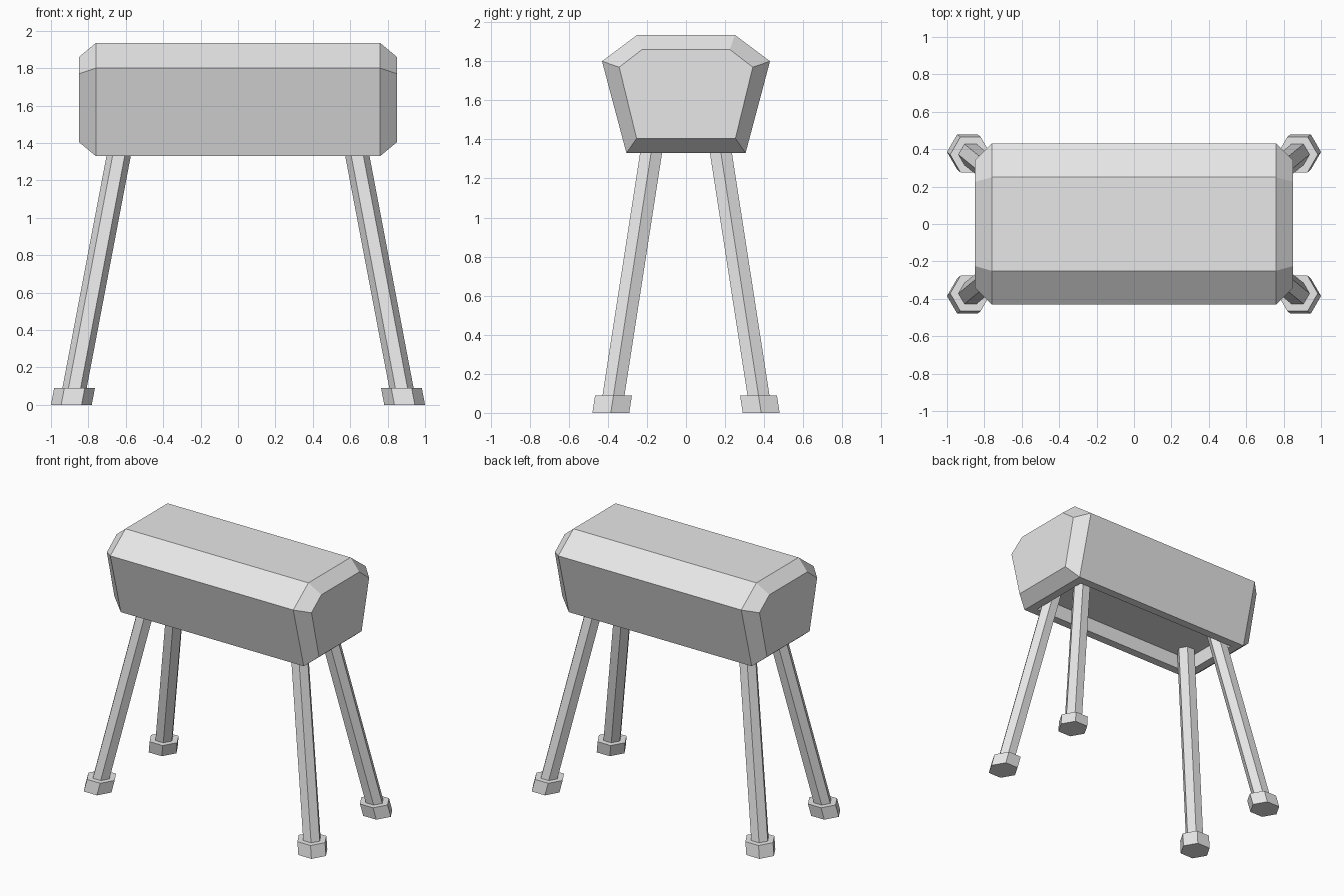
import bpy
import bmesh

cube = bpy.data.objects.get("Cube")
if cube:
    bpy.data.objects.remove(cube, do_unlink=True)

grey = bpy.data.materials.new("plain grey")
grey.use_nodes = True
grey.diffuse_color = (0.8, 0.8, 0.8, 1)
grey.node_tree.nodes["Principled BSDF"].inputs["Base Color"].default_value = (0.8, 0.8, 0.8, 1)


def loft(bm, rings):
    """Skin a row of closed rings and cap both ends."""
    loops = [[bm.verts.new(p) for p in ring] for ring in rings]
    for a, b in zip(loops, loops[1:]):
        for i in range(len(a)):
            j = (i + 1) % len(a)
            bm.faces.new((a[i], a[j], b[j], b[i]))
    bm.faces.new(loops[0])
    bm.faces.new(loops[-1])
    bmesh.ops.recalc_face_normals(bm, faces=bm.faces)


def finish(bm, name):
    mesh = bpy.data.meshes.new(name)
    bm.to_mesh(mesh)
    bm.free()
    mesh.materials.append(grey)
    obj = bpy.data.objects.new(name, mesh)
    bpy.context.collection.objects.link(obj)


def body_ring(x, half):
    """Mirror a half profile of (y, z) points into a closed ring at x."""
    pts = half + [(-y, z) for y, z in reversed(half)]
    return [(x, y, z) for y, z in pts]


# Padded body: wide middle section with smaller chamfered ends
middle = [(0.305, 1.33), (0.43, 1.80), (0.25, 1.935)]
end = [(0.253, 1.405), (0.342, 1.77), (0.225, 1.86)]
bm = bmesh.new()
loft(bm, [body_ring(-0.85, end), body_ring(-0.76, middle),
          body_ring(0.76, middle), body_ring(0.85, end)])

# Recessed underside with a flat rim
under = [f for f in bm.faces if f.normal.z < -0.95]
bmesh.ops.inset_region(bm, faces=under, thickness=0.09)
floor = bmesh.ops.extrude_face_region(bm, geom=under)["geom"]
bmesh.ops.delete(bm, geom=under, context="FACES")
bmesh.ops.translate(bm, vec=(0, 0, 0.11),
                    verts=[v for v in floor if isinstance(v, bmesh.types.BMVert)])
bmesh.ops.recalc_face_normals(bm, faces=bm.faces)
finish(bm, "body")


def hexagon(sx, sy, radius, z):
    """Level hexagon on the splayed leg axis at height z."""
    cx = sx * (0.891 - 0.19 * z)
    cy = sy * (0.385 - 0.155 * z)
    flat = radius * 0.866
    corners = [(radius, 0), (radius / 2, flat), (-radius / 2, flat),
               (-radius, 0), (-radius / 2, -flat), (radius / 2, -flat)]
    return [(cx + x, cy + y, z) for x, y in corners]


# Four splayed hexagonal legs with wider feet
for sx, side in ((1, "left"), (-1, "right")):
    for sy, face in ((-1, "front"), (1, "back")):
        for part, radius, low, high in (("leg", 0.065, 0.05, 1.47),
                                        ("foot", 0.109, 0, 0.09)):
            bm = bmesh.new()
            loft(bm, [hexagon(sx, sy, radius, low), hexagon(sx, sy, radius, high)])
            finish(bm, f"{face}_{side}_{part}")
